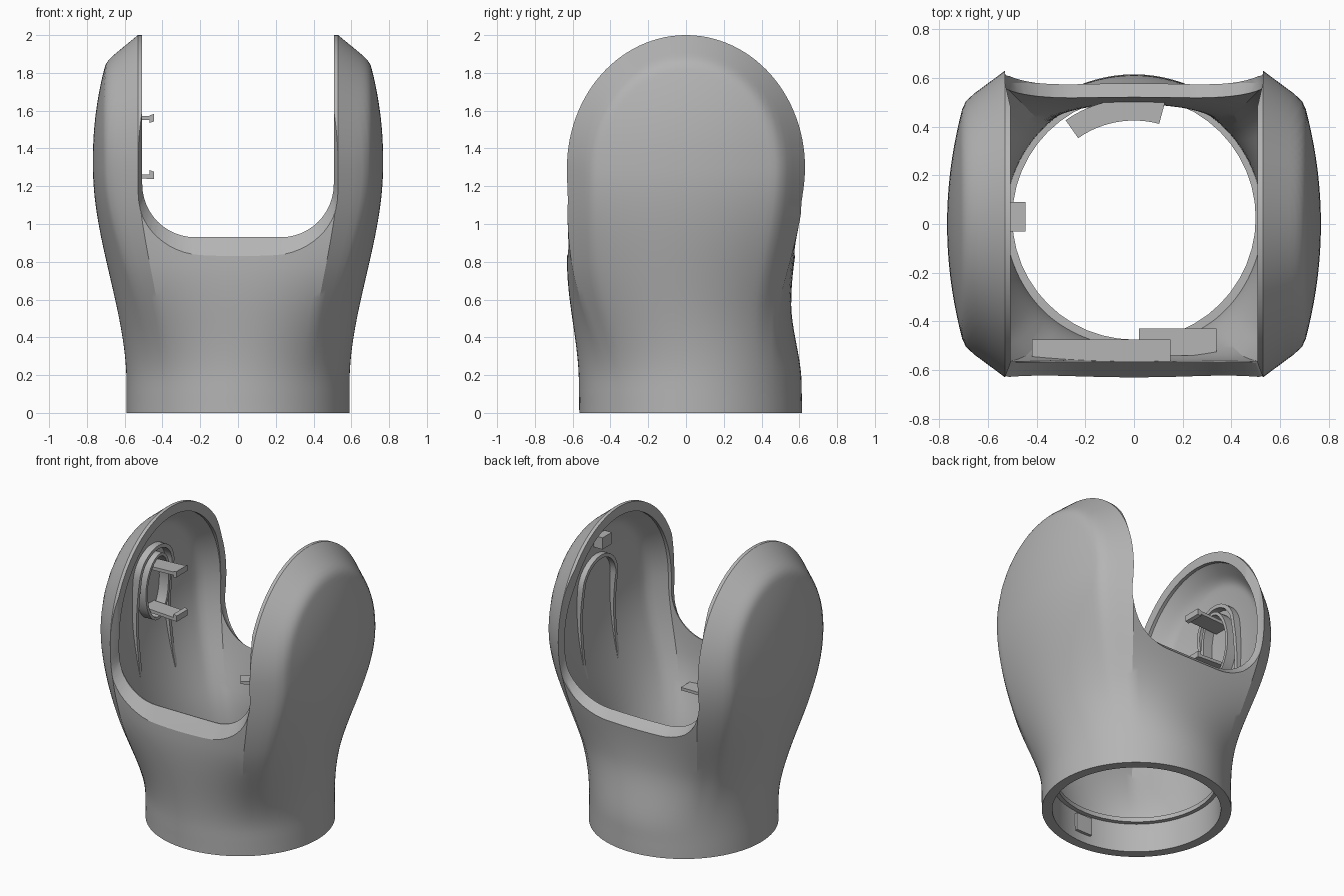
import bpy, bmesh, math
from mathutils import Vector

cube = bpy.data.objects.get("Cube")
if cube:
    bpy.data.objects.remove(cube)

grey = bpy.data.materials.new("plain grey")
grey.use_nodes = True
tone = (0.46, 0.46, 0.46, 1)
grey.diffuse_color = tone
grey.node_tree.nodes["Principled BSDF"].inputs["Base Color"].default_value = tone

WALL = 0.065      # shell thickness
RIM_X = 0.53      # where each side cheek starts
BEND = 1.3        # height where the cheeks begin to round over


def table(points, z):
    """Smooth interpolation through (height, value) pairs."""
    if z <= points[0][0]:
        return points[0][1]
    for (z0, a), (z1, b) in zip(points, points[1:]):
        if z <= z1:
            k = (z - z0) / (z1 - z0)
            return a + (b - a) * k * k * (3 - 2 * k)
    return points[-1][1]


FRONT = [(0, 0.565), (0.15, 0.567), (0.8, 0.63)]
BACK = [(0, 0.615), (0.15, 0.612), (0.58, 0.557), (1.3, 0.63)]


def half_depth(z, t):
    a, b = 0.63 - t, 0.7 - t
    return a * math.sqrt(max(0, 1 - (max(0, z - BEND) / b) ** 2))


def cheek_x(y, z, t):
    """Chamfered, domed outer face of a cheek."""
    a, b = 0.63 - t, 0.7 - t
    rho = math.hypot(y / a, max(0, z - BEND) / b)
    chamfer = RIM_X + 1.35 * a * max(0, 1 - rho)
    dome = 0.768 - t - 0.28 * y * y - 0.27 * max(0, z - 1.35) ** 2
    h = max(0, 0.03 - abs(chamfer - dome)) / 0.03
    return max(RIM_X, min(chamfer, dome) - h * h * 0.03 / 4)


def section(z, t):
    """Cross-section blending from a round base into the cheeked top."""
    k = min(1, max(0, (z - 0.15) / 1.15))
    s = k * k * (3 - 2 * k)
    sy = 1 - (1 - s) ** 2
    a, yr = 0.63 - t, half_depth(z, t)
    yf, yb = table(FRONT, z) - t, table(BACK, z) - t
    mid, half = (yb - yf) / 2, (yb + yf) / 2
    pts = []

    def add(angle, bx, by):
        x = (1 - s) * (0.59 - t) * math.cos(angle) + s * bx
        yn = (1 - sy) * math.sin(angle) + sy * by / a
        pts.append((x, mid + half * yn, z))

    n, m, corner = 40, 20, math.radians(50)
    for side in (1, -1):
        for i in range(n):
            u = -1 + 2 * i / n
            y = u * yr * side
            add(corner * u + (0 if side > 0 else math.pi), side * cheek_x(y, z, t), y)
        for i in range(m):
            v = 1 - 2 * i / m
            add(side * math.pi / 2 - v * (math.pi / 2 - corner), side * v * RIM_X, side * yr)
    return pts


def finish(name, bm, smooth=True):
    bmesh.ops.recalc_face_normals(bm, faces=bm.faces)
    me = bpy.data.meshes.new(name)
    bm.to_mesh(me)
    bm.free()
    me.materials.append(grey)
    ob = bpy.data.objects.new(name, me)
    bpy.context.collection.objects.link(ob)
    if smooth:
        shade(ob)
    return ob


def shade(ob):
    bpy.ops.object.select_all(action='DESELECT')
    ob.select_set(True)
    bpy.context.view_layer.objects.active = ob
    bpy.ops.object.shade_smooth_by_angle(angle=math.radians(25))


def loft(name, rings, closed=False, smooth=False):
    bm = bmesh.new()
    vs = [[bm.verts.new(p) for p in r] for r in rings]
    pairs = list(zip(vs, vs[1:])) + ([(vs[-1], vs[0])] if closed else [])
    for a, b in pairs:
        for i in range(len(a)):
            j = (i + 1) % len(a)
            bm.faces.new((a[i], a[j], b[j], b[i]))
    if not closed:
        bm.faces.new(vs[0])
        bm.faces.new(vs[-1])
    return finish(name, bm, smooth)


def body_loft(name, t, bottom):
    levels = [bottom + (BEND - bottom) * i / 32 for i in range(32)]
    levels += [BEND + (0.7 - t) * math.sin(math.pi / 2 * i / 28.3) for i in range(29)]
    return loft(name, [section(z, t) for z in levels])


def notch_ring(y, half, base, r):
    """U-shaped opening outline at one depth."""
    pts = [(-half, y, 2.3), (half, y, 2.3)]
    for side in (1, -1):
        for i in range(13):
            q = math.pi / 2 * (i if side > 0 else 12 - i) / 12
            pts.append((side * (half - r + r * math.cos(q)), y, base + r * (1 - math.sin(q))))
    return pts


# Shell: outer form minus cavity minus the flared U opening
shell = body_loft("shell", 0, 0)
cavity = body_loft("cavity_cutter", WALL, -0.1)
inner, outer = (0.507, 0.93, 0.28), (0.53, 0.83, 0.33)
notch = loft("notch_cutter", [notch_ring(-0.9, *outer), notch_ring(-0.63, *outer),
                              notch_ring(-0.57, *inner), notch_ring(0.48, *inner),
                              notch_ring(0.58, *outer), notch_ring(0.9, *outer)])
for cutter in (cavity, notch):
    cutter.hide_render = True
    mod = shell.modifiers.new("cut", 'BOOLEAN')
    mod.operation, mod.solver, mod.object = 'DIFFERENCE', 'EXACT', cutter
    bpy.context.view_layer.objects.active = shell
    bpy.ops.object.modifier_apply(modifier=mod.name)
    bpy.data.objects.remove(cutter)
shade(shell)


def box(name, lo, hi, slope=0):
    """Box between two corners, its +x end lifted by slope."""
    bm = bmesh.new()
    bmesh.ops.create_cube(bm, size=1)
    lo, hi = Vector(lo), Vector(hi)
    for v in bm.verts:
        lift = slope * (v.co.x + 0.5)
        v.co = [lo[i] + (hi[i] - lo[i]) * (v.co[i] + 0.5) for i in range(3)]
        v.co.z += lift
    return finish(name, bm, False)


def wall_x(y, z):
    """Inner wall position of the cheek at a given spot."""
    ring = [p for p in section(z, WALL) if p[0] > 0.3]
    return min(ring, key=lambda p: abs(p[1] - y))[0] + 0.01


def rib(name, side, path, width, closed=False):
    """Thin rib standing on the cheek's inner wall; path holds (y, z, height)."""
    rings = []
    for i, (y, z, h) in enumerate(path):
        a = path[i - 1] if i or closed else path[0]
        b = path[(i + 1) % len(path)] if i + 1 < len(path) or closed else path[-1]
        d = Vector((b[0] - a[0], b[1] - a[1])).normalized() * width / 2
        x = wall_x(y, z)
        rings.append([(side * (x - e), y - d.y * w, z + d.x * w)
                      for e, w in ((0, -1), (h, -1), (h, 1), (0, 1))])
    return loft(name, rings, closed, True)


def arch(cy, top, low, half, h):
    """Arch path whose legs taper to points."""
    legs = [(low + (top - half - low) * i / 8, h * (0.15 + 0.85 * i / 8)) for i in range(8)]
    path = [(cy - half, z, e) for z, e in legs]
    path += [(cy - half * math.cos(math.pi * i / 16),
              top - half + half * math.sin(math.pi * i / 16), h) for i in range(17)]
    return path + [(cy + half, z, e) for z, e in reversed(legs)]


# Right cheek: arch rib, oval ring and two hooks
rib("right_arch_rib", -1, arch(0.03, 1.68, 0.8, 0.17, 0.06), 0.025)
oval = [(0.03 + 0.12 * math.cos(math.tau * i / 32), 1.41 + 0.22 * math.sin(math.tau * i / 32), 0.08)
        for i in range(32)]
rib("right_oval_ring", -1, oval, 0.02, True)
for label, z, up in (("upper", 1.55, 1), ("lower", 1.26, -1)):
    box(label + "_hook_arm", (-0.71, -0.03, z - 0.01), (-0.45, 0.09, z + 0.012), up * 0.012)
    box(label + "_hook_tip", (-0.468, -0.03, z - 0.015), (-0.445, 0.09, z + 0.025), up * 0.008)

# Left cheek: arch rib and small block above it
rib("left_arch_rib", 1, arch(0, 1.62, 0.85, 0.18, 0.05), 0.025)
box("left_block", (0.6, -0.05, 1.7), (0.7, 0.05, 1.78))


def band(name, r0, r1, z0, z1, a0, a1):
    """Curved bar following the inside of the shell."""
    rings = []
    for i in range(25):
        q = math.radians(a0 + (a1 - a0) * i / 24)
        rings.append([(r * math.cos(q), 0.025 + r * math.sin(q), z)
                      for r, z in ((r0, z0), (r1, z0), (r1, z1), (r0, z1))])
    return loft(name, rings, False, True)


# Interior: retaining lip, shelves and clip
for label, start in (("back", 0), ("front", 180)):
    band(label + "_base_lip", 0.5, 0.54, 0.2, 0.23, start, start + 180)
band("back_shelf", 0.4, 0.49, 0.72, 0.74, 75, 125)
band("back_lower_shelf", 0.42, 0.49, 0.62, 0.64, 75, 110)
box("front_long_shelf", (-0.42, -0.57, 0.76), (0.15, -0.475, 0.78))
box("front_short_shelf", (0.02, -0.54, 0.62), (0.34, -0.43, 0.64))
box("base_clip", (-0.06, -0.52, 0.06), (0.06, -0.48, 0.18))
